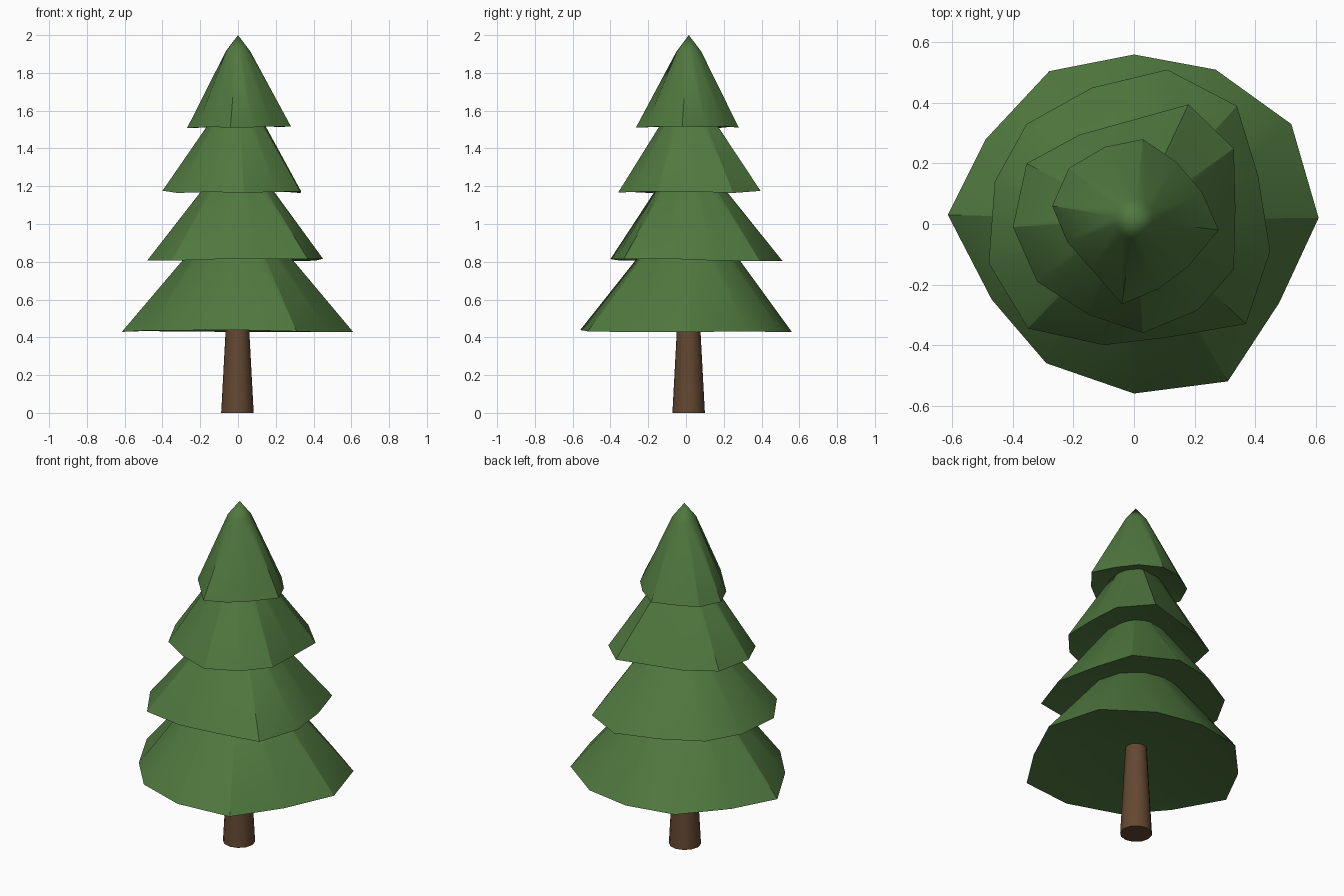
import bpy, bmesh, math, random

if "Cube" in bpy.data.objects:
    bpy.data.objects.remove(bpy.data.objects["Cube"])

random.seed(4)


def material(name, color):
    m = bpy.data.materials.new(name)
    m.diffuse_color = (*color, 1)
    m.use_nodes = True
    m.node_tree.nodes["Principled BSDF"].inputs["Base Color"].default_value = m.diffuse_color
    return m


GREEN = material("needle green", (0.080, 0.190, 0.050))
BROWN = material("bark brown", (0.125, 0.064, 0.030))


def finish(name, bm, mat):
    bmesh.ops.recalc_face_normals(bm, faces=bm.faces)
    me = bpy.data.meshes.new(name)
    bm.to_mesh(me)
    bm.free()
    me.materials.append(mat)
    ob = bpy.data.objects.new(name, me)
    bpy.context.collection.objects.link(ob)
    bpy.ops.object.select_all(action="DESELECT")
    ob.select_set(True)
    bpy.context.view_layer.objects.active = ob
    bpy.ops.object.shade_smooth_by_angle(angle=math.radians(30))


def tier(name, rim, z, ring_r, ring_z, tip_z, hollow):
    """Uneven skirt of branches: ragged rim, small ring below the tip, shallow hollow underside."""
    bm = bmesh.new()
    cx, cy = 0.0, 0.015
    low, high = [], []
    for x, y in rim:
        a = math.atan2(y - cy, x - cx)
        low.append(bm.verts.new((x, y, z + random.uniform(-0.007, 0.007))))
        high.append(bm.verts.new((cx + ring_r * math.cos(a), cy + ring_r * math.sin(a), ring_z)))
    tip = bm.verts.new((cx, cy, tip_z))
    under = bm.verts.new((cx, cy, z + hollow))
    for i in range(len(rim)):
        j = (i + 1) % len(rim)
        bm.faces.new((low[i], low[j], high[j], high[i]))
        bm.faces.new((high[i], high[j], tip))
        bm.faces.new((low[j], low[i], under))
    finish(name, bm, GREEN)


# Branch tiers, bottom to top
tier("bottom_branches",
     [(0, .56), (.27, .51), (.52, .33), (.61, .02), (.48, -.26), (.31, -.52), (0, -.56),
      (-.29, -.46), (-.47, -.25), (-.615, .03), (-.49, .28), (-.28, .505)],
     0.433, 0.13, 1.00, 1.10, 0.10)
tier("lower_middle_branches",
     [(.11, .51), (.34, .39), (.41, .16), (.45, -.09), (.37, -.33), (.11, -.375), (-.10, -.40),
      (-.35, -.345), (-.48, -.13), (-.46, .14), (-.355, .33), (-.14, .45)],
     0.81, 0.10, 1.30, 1.38, 0.09)
tier("upper_middle_branches",
     [(.18, .395), (.33, .25), (.335, .05), (.33, -.15), (.21, -.285), (.03, -.36),
      (-.15, -.30), (-.32, -.19), (-.40, -.01), (-.355, .20), (-.18, .295)],
     1.17, 0.08, 1.64, 1.73, 0.08)
tier("top_branches",
     [(.03, .28), (.14, .205), (.225, .105), (.28, -.02), (.18, -.14), (.08, -.215),
      (-.04, -.265), (-.14, -.15), (-.22, -.06), (-.27, .06), (-.215, .185), (-.095, .255)],
     1.512, 0.065, 1.915, 2.0, 0.07)

# Tapered trunk
bm = bmesh.new()
bmesh.ops.create_cone(bm, cap_ends=True, segments=12, radius1=0.086, radius2=0.056, depth=0.56)
bmesh.ops.translate(bm, verts=bm.verts, vec=(-0.003, 0.014, 0.28))
finish("trunk", bm, BROWN)
